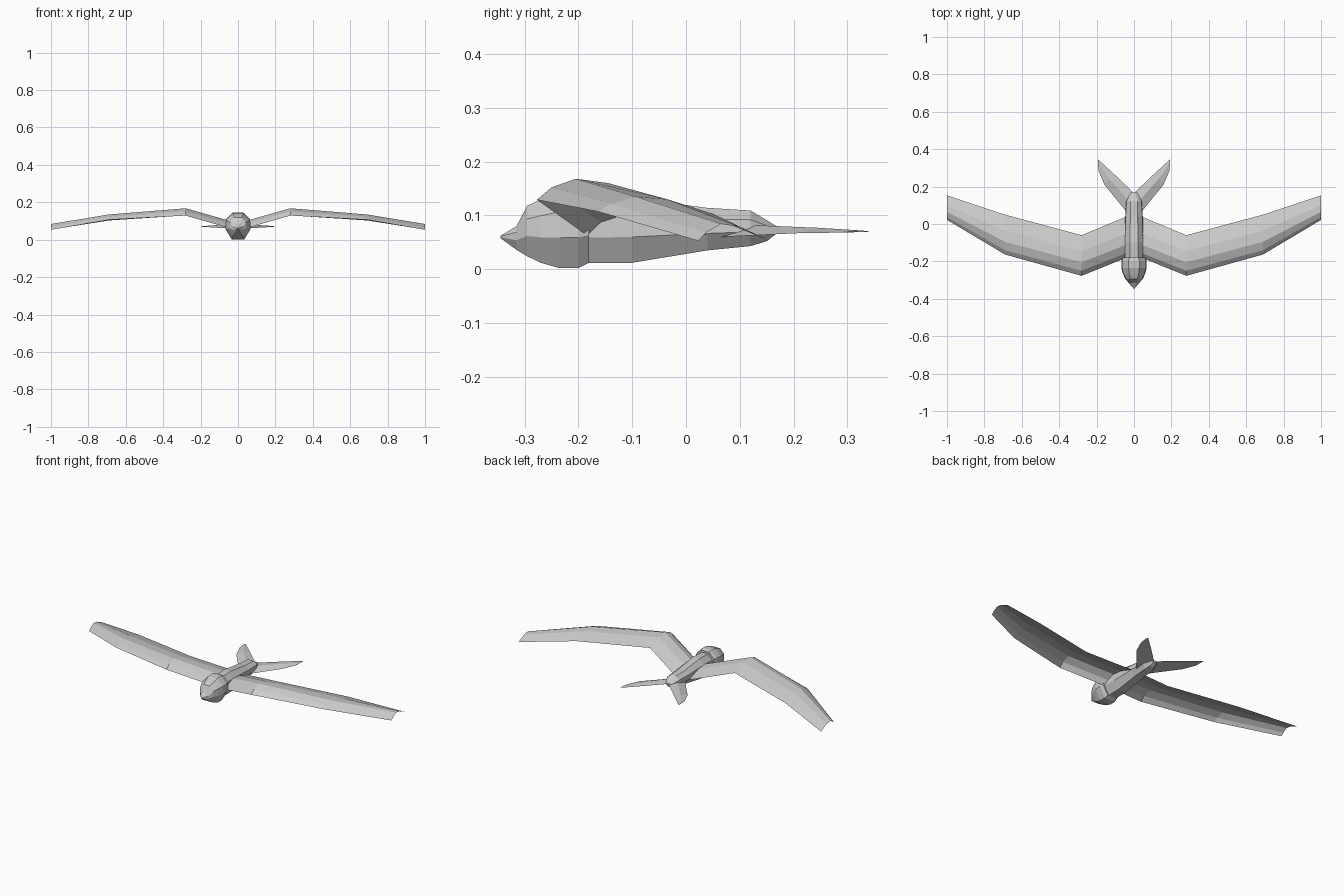
import bpy, bmesh


def loft(name, rows, closed=False, mirror=False):
    """Skin a list of equal-length point rows; optionally close rings and mirror in x."""
    bm = bmesh.new()
    grid = [[bm.verts.new(p) for p in row] for row in rows]
    n = len(rows[0])
    for a, b in zip(grid, grid[1:]):
        for i in range(n if closed else n - 1):
            j = (i + 1) % n
            bm.faces.new((a[i], b[i], b[j], a[j]))
    if closed:
        bm.faces.new(grid[0])
        bm.faces.new(grid[-1])
        bmesh.ops.recalc_face_normals(bm, faces=bm.faces)
    mesh = bpy.data.meshes.new(name)
    bm.to_mesh(mesh)
    bm.free()
    ob = bpy.data.objects.new(name, mesh)
    bpy.context.collection.objects.link(ob)
    if mirror:
        ob.modifiers.new("Mirror", 'MIRROR').use_mirror_merge = False
    return ob


def ring(y, w, zb, zt):
    """Eight-sided body section of half width w between zb and zt."""
    half = [(0.42, 1), (0.95, 0.74), (1, 0.4), (0.5, 0)]
    pts = half + [(-x, z) for x, z in reversed(half)]
    return [(x * w, y, zb + z * (zt - zb)) for x, z in pts]


# Head with pointed beak
loft("head", [ring(*s) for s in [
    (-0.345, 0.003, 0.058, 0.062), (-0.315, 0.028, 0.036, 0.08),
    (-0.295, 0.046, 0.024, 0.118), (-0.27, 0.058, 0.012, 0.13),
    (-0.235, 0.068, 0.002, 0.143), (-0.2, 0.068, 0.002, 0.145),
    (-0.18, 0.062, 0.012, 0.14)]], closed=True)

# Tapering body
loft("body", [ring(*s) for s in [
    (-0.185, 0.05, 0.012, 0.128), (-0.1, 0.05, 0.012, 0.132),
    (0.04, 0.047, 0.035, 0.114), (0.12, 0.042, 0.043, 0.109),
    (0.15, 0.028, 0.052, 0.091), (0.168, 0.016, 0.066, 0.08)]], closed=True)

# Cambered gull wings: x station and (y, z) points from leading to trailing edge
stations = [
    (0.04, [(-0.18, 0.06), (-0.155, 0.085), (-0.11, 0.1), (-0.05, 0.094), (0.04, 0.062)]),
    (0.28, [(-0.277, 0.129), (-0.25, 0.152), (-0.205, 0.168), (-0.145, 0.16), (-0.06, 0.13)]),
    (0.69, [(-0.163, 0.107), (-0.14, 0.122), (-0.095, 0.135), (-0.035, 0.13), (0.05, 0.103)]),
    (1.0, [(0.022, 0.053), (0.037, 0.068), (0.065, 0.084), (0.1, 0.079), (0.153, 0.054)])]
loft("wings", [[(x, y, z) for y, z in prof] for x, prof in stations], mirror=True)

# Forked tail feathers: thin closed sections (inner edge, ridge, outer edge, underside)
loft("tail_feathers", [
    [(0.0, 0.165, 0.076), (0.025, 0.12, 0.082), (0.04, 0.065, 0.06), (0.02, 0.12, 0.068)],
    [(0.11, 0.27, 0.073), (0.135, 0.245, 0.077), (0.158, 0.21, 0.067), (0.13, 0.245, 0.071)],
    [(0.192, 0.345, 0.07), (0.192, 0.325, 0.072), (0.19, 0.285, 0.068), (0.191, 0.325, 0.069)],
], closed=True, mirror=True)
